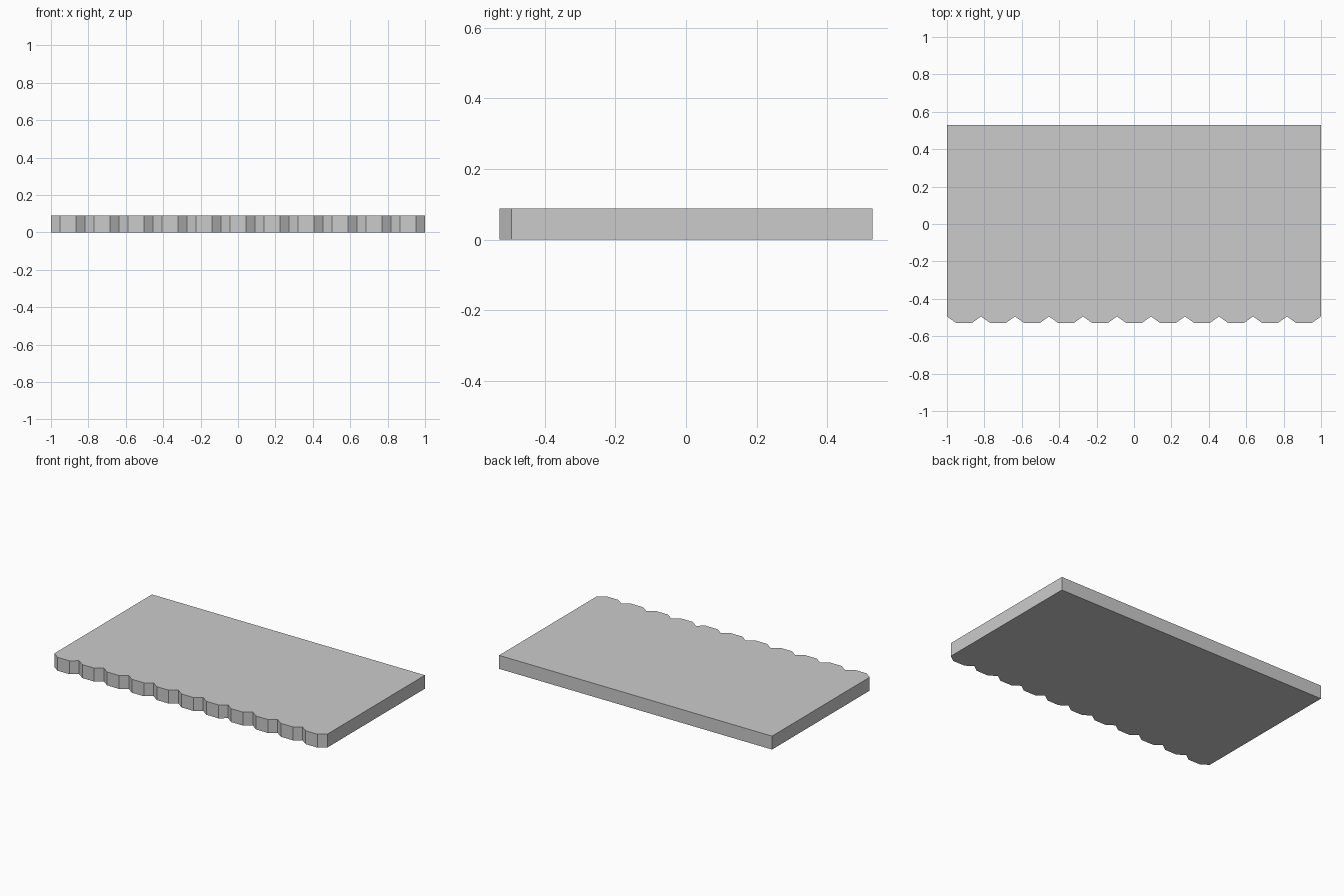
import bpy, bmesh

if "Cube" in bpy.data.objects:
    bpy.data.objects.remove(bpy.data.objects["Cube"])

WIDTH, HALF_DEPTH, HEIGHT = 2.0, 0.528, 0.089
TEETH, TOOTH_DEPTH, SLANT = 11, 0.034, 0.26
pitch = WIDTH / TEETH
y_front = -HALF_DEPTH
y_notch = y_front + TOOTH_DEPTH

# Slab outline: scalloped front edge, then the straight back
outline = []
for i in range(TEETH):
    x = -WIDTH / 2 + i * pitch
    outline += [(x, y_notch),
                (x + SLANT * pitch, y_front),
                (x + (1 - SLANT) * pitch, y_front)]
outline += [(WIDTH / 2, y_notch), (WIDTH / 2, HALF_DEPTH), (-WIDTH / 2, HALF_DEPTH)]

# Extrude the outline into a solid slab
bm = bmesh.new()
base = bm.faces.new([bm.verts.new((x, y, 0)) for x, y in outline])
top = bmesh.ops.extrude_face_region(bm, geom=[base], use_keep_orig=True)
bmesh.ops.translate(bm, vec=(0, 0, HEIGHT),
                    verts=[g for g in top["geom"] if isinstance(g, bmesh.types.BMVert)])
bmesh.ops.recalc_face_normals(bm, faces=bm.faces)

mesh = bpy.data.meshes.new("scalloped_slab")
bm.to_mesh(mesh)
bm.free()
slab = bpy.data.objects.new("scalloped_slab", mesh)
bpy.context.collection.objects.link(slab)
